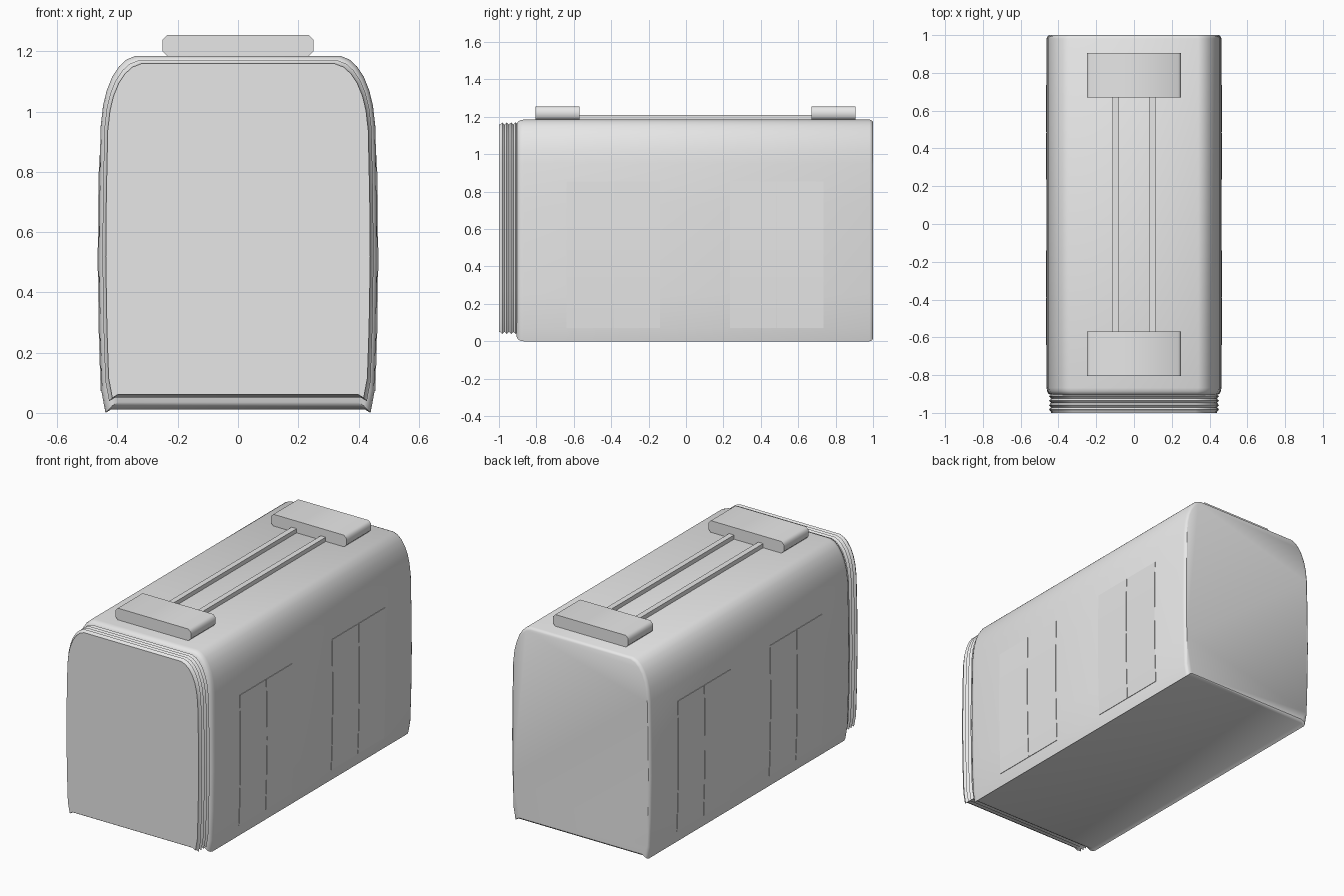
import bpy, bmesh, math

cube = bpy.data.objects.get("Cube")
if cube:
    bpy.data.objects.remove(cube, do_unlink=True)

grey = bpy.data.materials.new("plain_grey")
grey.use_nodes = True
grey.diffuse_color = (0.8, 0.8, 0.8, 1)
grey.node_tree.nodes["Principled BSDF"].inputs["Base Color"].default_value = (0.8, 0.8, 0.8, 1)

# Half cross-section of the carriage, from the floor up to the roof
HALF = [(0.42, 0.012), (0.44, 0.0), (0.453, 0.07), (0.459, 0.25), (0.463, 0.5),
        (0.461, 0.72), (0.456, 0.95), (0.448, 1.02), (0.436, 1.07), (0.418, 1.115),
        (0.395, 1.15), (0.37, 1.173), (0.34, 1.185)]
SECTION = HALF + [(-x, z) for x, z in reversed(HALF)]
MID_X, MID_Z = 0.463, 0.5925


def loft(name, rings, angle):
    """Join equal rings of points into a closed, capped solid."""
    bm = bmesh.new()
    loops = [[bm.verts.new(p) for p in ring] for ring in rings]
    n = len(loops[0])
    for a, b in zip(loops, loops[1:]):
        for i in range(n):
            j = (i + 1) % n
            bm.faces.new((a[i], a[j], b[j], b[i]))
    bm.faces.new(loops[0])
    bm.faces.new(loops[-1])
    bmesh.ops.recalc_face_normals(bm, faces=bm.faces)
    mesh = bpy.data.meshes.new(name)
    bm.to_mesh(mesh)
    bm.free()
    mesh.materials.append(grey)
    obj = bpy.data.objects.new(name, mesh)
    bpy.context.collection.objects.link(obj)
    bpy.ops.object.select_all(action="DESELECT")
    obj.select_set(True)
    bpy.context.view_layer.objects.active = obj
    bpy.ops.object.shade_smooth_by_angle(angle=math.radians(angle))
    return obj


def section_ring(y, inset_x, inset_z, lift=0.0):
    sx, sz = 1 - inset_x / MID_X, 1 - inset_z / MID_Z
    return [(x * sx, y, MID_Z + lift + (z - MID_Z) * sz) for x, z in SECTION]


def side_x(z):
    """Half width of the body at height z."""
    for (x0, z0), (x1, z1) in zip(HALF[1:], HALF[2:]):
        if z0 <= z <= z1:
            return x0 + (x1 - x0) * (z - z0) / (z1 - z0)


# Main body with softened ends
ends = [(-0.906, 0.024), (-0.898, 0.01), (-0.885, 0.003), (-0.868, 0),
        (0.982, 0), (0.994, 0.005), (1.0, 0.013)]
loft("carriage_body", [section_ring(y, d, d) for y, d in ends], 35)

# Pleated gangway at the front
pleats = [(-1.0, 0.024), (-0.994, 0.024)]
pleats += [(-0.994 + 0.0118 * i, 0.013 if i % 2 else 0.024) for i in range(1, 9)]
loft("gangway_bellows",
     [section_ring(y, d, d + 0.014, 0.012) for y, d in pleats], 80)

# Double doors, each leaf a thin plate following the wall
heights = [0.072, 0.16, 0.25, 0.38, 0.5, 0.61, 0.72, 0.855]
gap = 0.002
for side, side_name in ((1, "left"), (-1, "right")):
    for place, centre in (("front", -0.39), ("rear", 0.485)):
        for leaf, (lo, hi) in (("a", (-0.25, -gap)), ("b", (gap, 0.25))):
            rings = []
            for z in heights:
                inner, outer = side * (side_x(z) - 0.004), side * (side_x(z) + 0.003)
                rings.append([(inner, centre + lo, z), (outer, centre + lo, z),
                              (outer, centre + hi, z), (inner, centre + hi, z)])
            loft(f"{side_name}_{place}_door_{leaf}", rings, 30)

# Roof units with chamfered long edges
W, LOW, HIGH, C = 0.25, 1.184, 1.255, 0.016
unit = [(W - C, LOW), (W, LOW + C), (W, HIGH - C), (W - C, HIGH)]
unit += [(-x, z) for x, z in reversed(unit)]
for name, y0, y1 in (("front_roof_unit", -0.805, -0.57), ("rear_roof_unit", 0.67, 0.905)):
    loft(name, [[(x, y, z) for x, z in unit] for y in (y0, y1)], 50)

# Roof conduits between the units
for name, x0, x1 in (("left_conduit", 0.08, 0.113), ("right_conduit", -0.113, -0.08)):
    loft(name, [[(x0, y, 1.18), (x1, y, 1.18), (x1, y, 1.21), (x0, y, 1.21)]
                for y in (-0.58, 0.68)], 30)
